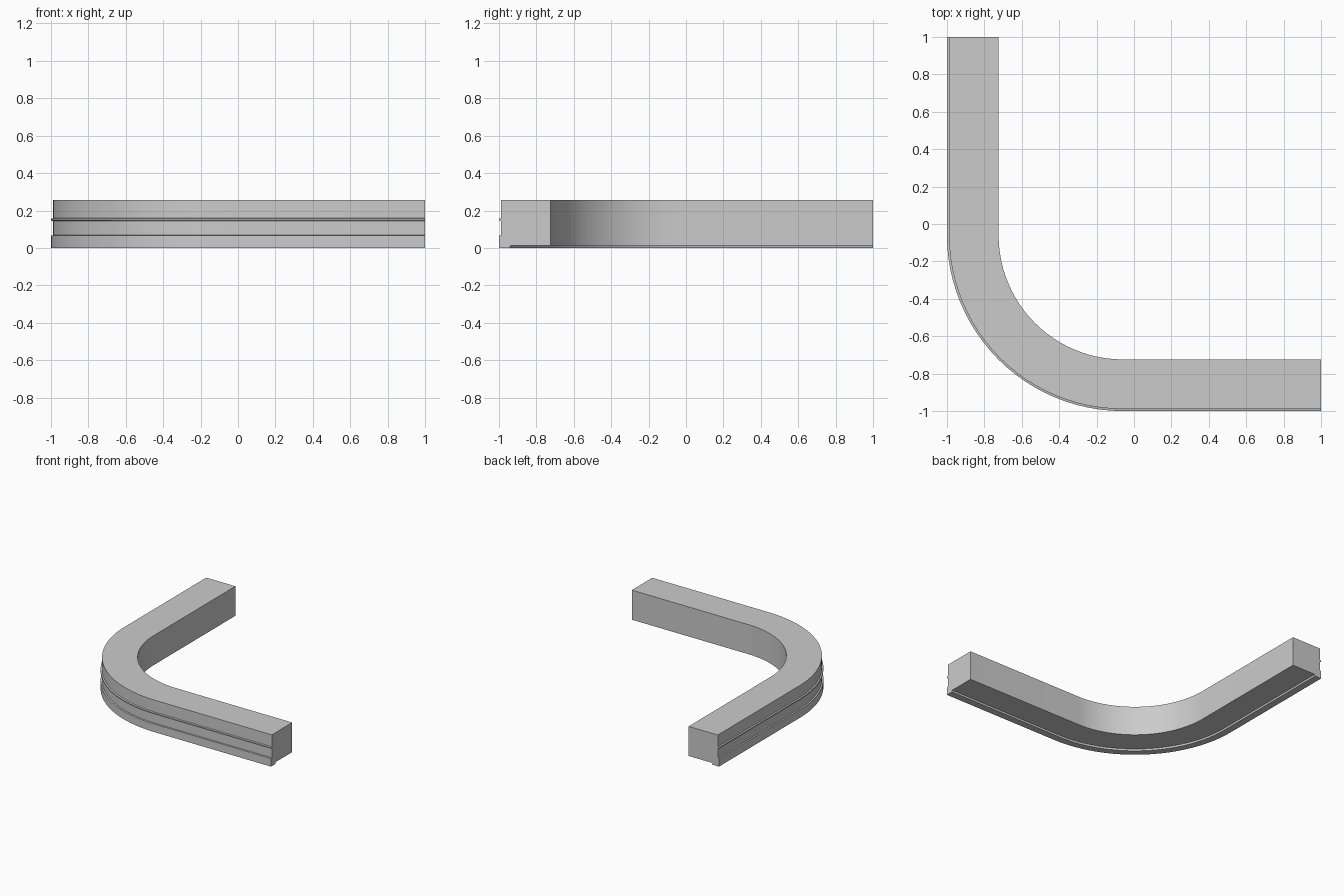
import bpy, bmesh, math

if "Cube" in bpy.data.objects:
    bpy.data.objects.remove(bpy.data.objects["Cube"])

C = -0.06        # bend centre on both axes
ARC_STEPS = 24

# cross-section: (distance from outer face, height)
PROFILE = [(0.0, 0.0), (0.0, 0.066), (0.011, 0.068), (0.011, 0.144),
           (0.0, 0.147), (0.0, 0.156), (0.011, 0.159), (0.011, 0.257),
           (0.276, 0.257), (0.276, 0.014), (0.062, 0.014), (0.058, 0.0)]


def ring(d):
    """Plan path at inset d from the outer face."""
    r = 1 + C - d
    pts = [(-1 + d, 1.0)]
    for i in range(ARC_STEPS + 1):
        a = math.pi + math.pi / 2 * i / ARC_STEPS
        pts.append((C + r * math.cos(a), C + r * math.sin(a)))
    return pts + [(1.0, -1 + d)]


# curved counter: profile swept round the corner, capped at both ends
bm = bmesh.new()
rails = [[bm.verts.new((x, y, z)) for x, y in ring(d)] for d, z in PROFILE]
n = len(rails)
for k in range(n):
    a, b = rails[k], rails[(k + 1) % n]
    for i in range(len(a) - 1):
        bm.faces.new((a[i], a[i + 1], b[i + 1], b[i]))
bm.faces.new([r[0] for r in rails])
bm.faces.new([r[-1] for r in rails])
bmesh.ops.recalc_face_normals(bm, faces=bm.faces)
mesh = bpy.data.meshes.new("curved_counter")
bm.to_mesh(mesh)
bm.free()
obj = bpy.data.objects.new("curved_counter", mesh)
bpy.context.collection.objects.link(obj)
bpy.context.view_layer.objects.active = obj
obj.select_set(True)
bpy.ops.object.shade_smooth_by_angle(angle=math.radians(30))
